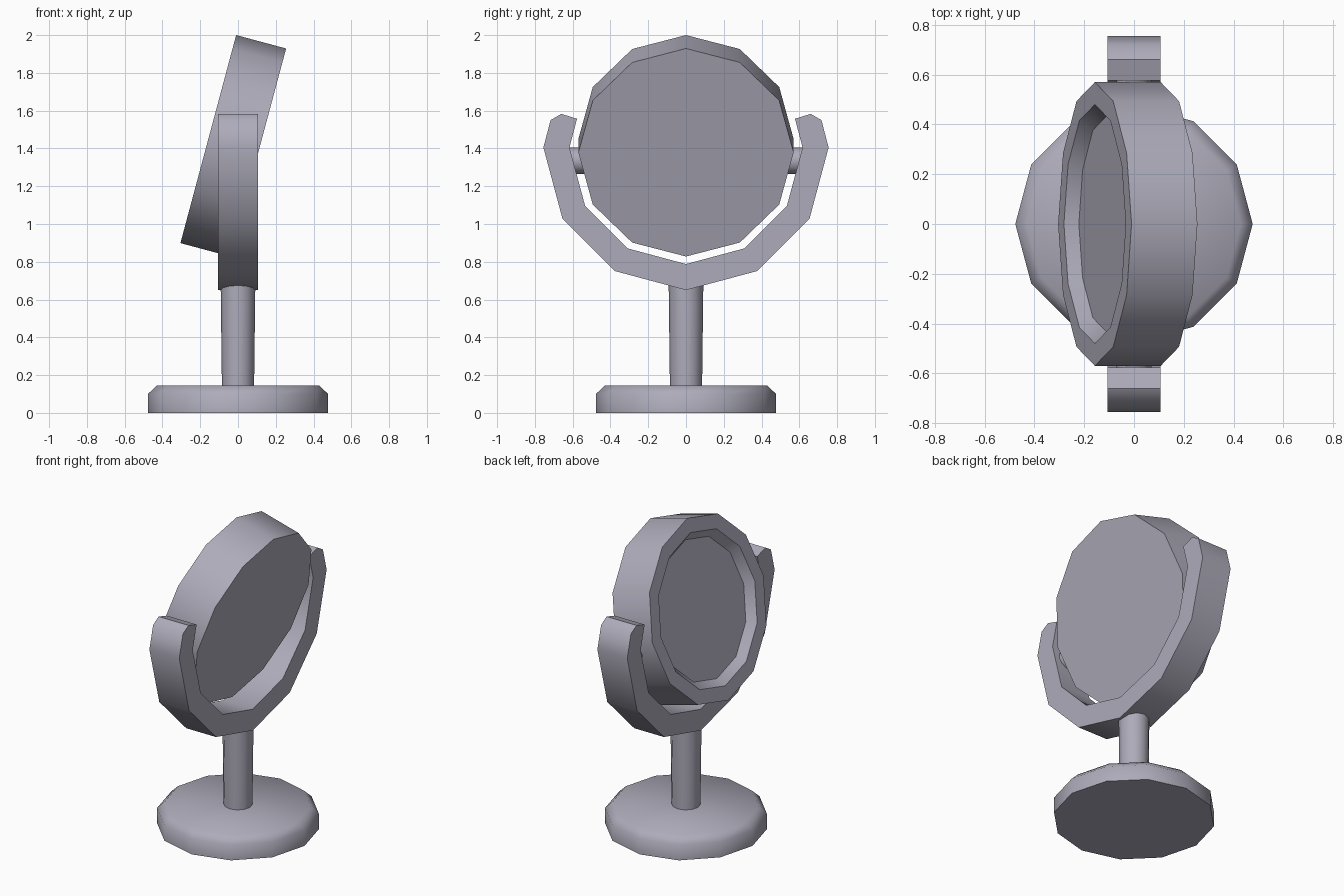
import bpy, bmesh
from math import sin, cos, pi, radians

cube = bpy.data.objects.get("Cube")
if cube:
    bpy.data.objects.remove(cube, do_unlink=True)

SIDES = 12
grey = bpy.data.materials.new("lilac_grey")
grey.use_nodes = True
colour = (0.42, 0.41, 0.49, 1)
grey.diffuse_color = colour
grey.node_tree.nodes["Principled BSDF"].inputs["Base Color"].default_value = colour


def finish(name, bm, location=(0, 0, 0), rotation=(0, 0, 0)):
    """Turn a bmesh into a smooth-by-angle object."""
    bmesh.ops.recalc_face_normals(bm, faces=bm.faces[:])
    mesh = bpy.data.meshes.new(name)
    bm.to_mesh(mesh)
    bm.free()
    mesh.materials.append(grey)
    obj = bpy.data.objects.new(name, mesh)
    bpy.context.collection.objects.link(obj)
    obj.location, obj.rotation_euler = location, rotation
    bpy.ops.object.select_all(action='DESELECT')
    obj.select_set(True)
    bpy.context.view_layer.objects.active = obj
    bpy.ops.object.shade_smooth_by_angle(angle=radians(47))
    return obj


def lathe(name, profile, location=(0, 0, 0), rotation=(0, 0, 0)):
    """Closed solid of revolution from (radius, height) points."""
    bm = bmesh.new()
    rings = [[bm.verts.new((r * cos(2 * pi * i / SIDES), r * sin(2 * pi * i / SIDES), z))
              for i in range(SIDES)] for r, z in profile]
    for low, high in zip(rings, rings[1:]):
        for i in range(SIDES):
            j = (i + 1) % SIDES
            bm.faces.new((low[i], low[j], high[j], high[i]))
    bm.faces.new(rings[0])
    bm.faces.new(rings[-1])
    return finish(name, bm, location, rotation)


# Foot with chamfered top, and the slightly flared post
lathe("base", [(0.477, 0), (0.477, 0.10), (0.43, 0.145)])
lathe("post", [(0.085, 0.12), (0.092, 0.70)])

# Tilted drum with a shallow tapered recess holding the glass
lathe("mirror_drum",
      [(0.57, -0.137), (0.57, 0.137), (0.48, 0.137), (0.435, 0.087)],
      location=(-0.025, 0, 1.414), rotation=(0, radians(-75), 0))

# U-shaped yoke: outer arc, right tip, inner arc back, left tip
CENTRE = 1.405


def arc(radius):
    return [(radius * cos(pi + k * pi / 6), CENTRE + radius * sin(pi + k * pi / 6))
            for k in range(7)]


tip = [(0.717, 1.55), (0.66, 1.583), (0.577, 1.557)]
outline = arc(0.755) + tip + arc(0.617)[::-1] + [(-y, z) for y, z in reversed(tip)]
bm = bmesh.new()
face = bm.faces.new([bm.verts.new((-0.107, y, z)) for y, z in outline])
extruded = bmesh.ops.extrude_face_region(bm, geom=[face])
bmesh.ops.translate(bm, vec=(0.214, 0, 0),
                    verts=[g for g in extruded["geom"] if isinstance(g, bmesh.types.BMVert)])
finish("yoke", bm)

# Pivot pins joining drum and yoke
for side, label in ((1, "back"), (-1, "front")):
    lathe(label + "_pivot_pin", [(0.07, -0.055), (0.07, 0.055)],
          location=(0, side * 0.575, 1.335), rotation=(pi / 2, 0, 0))
